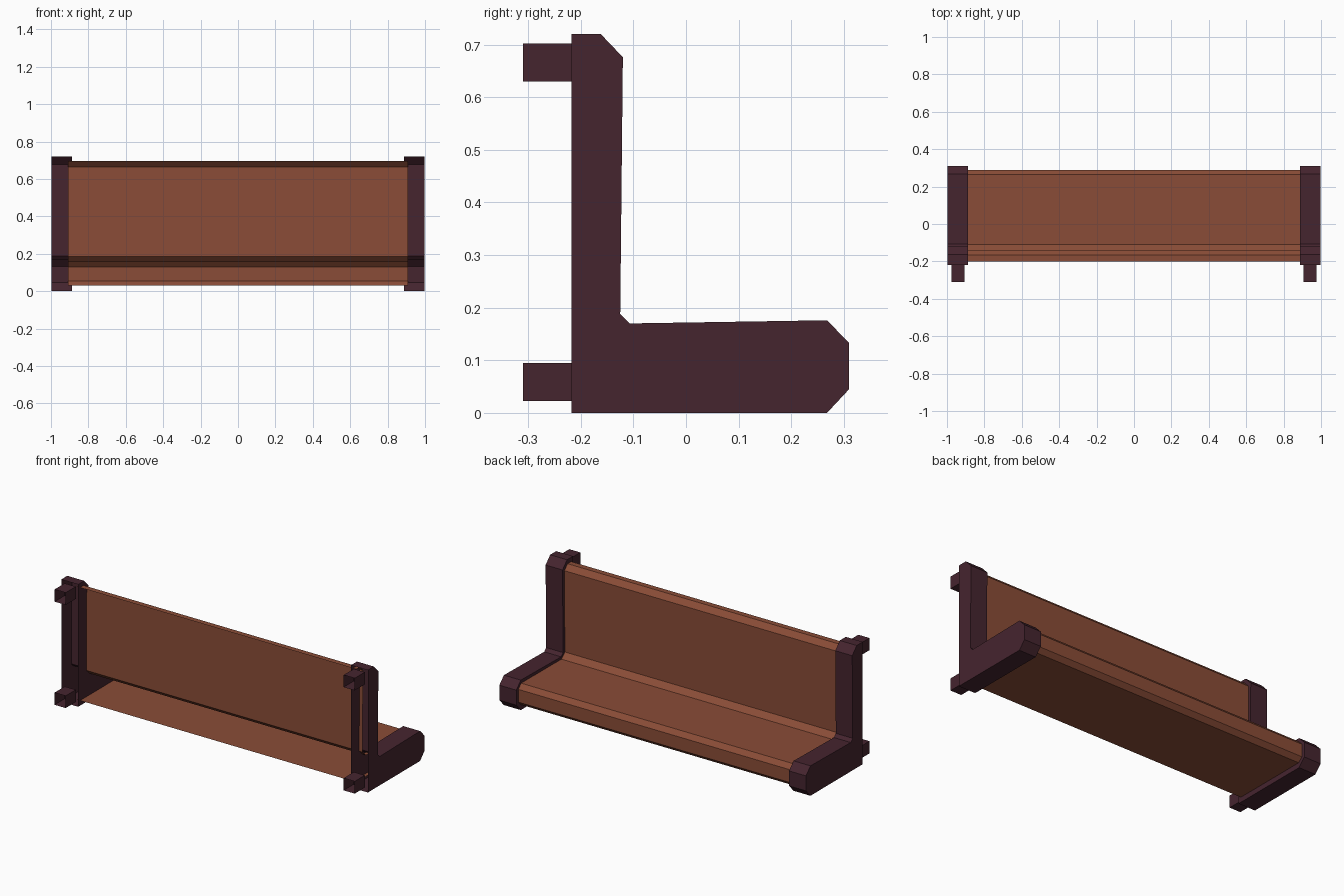
import bpy, bmesh

if "Cube" in bpy.data.objects:
    bpy.data.objects.remove(bpy.data.objects["Cube"])


def material(name, rgb):
    m = bpy.data.materials.new(name)
    m.diffuse_color = (*rgb, 1.0)
    m.use_nodes = True
    m.node_tree.nodes["Principled BSDF"].inputs["Base Color"].default_value = m.diffuse_color
    return m


BROWN = material("warm brown", (0.255, 0.073, 0.038))
PLUM = material("dark plum", (0.060, 0.018, 0.028))


def extrude_profile(name, profile, x0, x1, mat, closed=False, caps=False, mirror=False):
    """Sweep a (y, z) profile along x; may be open along its last edge."""
    bm = bmesh.new()
    a = [bm.verts.new((x0, y, z)) for y, z in profile]
    b = [bm.verts.new((x1, y, z)) for y, z in profile]
    n = len(profile)
    for i in range(n if closed else n - 1):
        j = (i + 1) % n
        bm.faces.new((a[i], b[i], b[j], a[j]))
    if caps:
        bm.faces.new(a)
        bm.faces.new(b[::-1])
    # order profiles counter-clockwise in y-z so the walls face outward
    bm.normal_update()
    bmesh.ops.reverse_faces(bm, faces=bm.faces[:])
    return finish(name, bm, mat, mirror)


def finish(name, bm, mat, mirror):
    me = bpy.data.meshes.new(name)
    bm.to_mesh(me)
    bm.free()
    me.materials.append(mat)
    ob = bpy.data.objects.new(name, me)
    bpy.context.collection.objects.link(ob)
    if mirror:
        mod = ob.modifiers.new("mirror", "MIRROR")
        mod.use_axis = (True, False, False)
        mod.use_mirror_merge = False
    return ob


# Bent seat and backrest sheet, open at the rear
extrude_profile("seat_sheet", [
    (-0.20, 0.03), (0.265, 0.03), (0.29, 0.055), (0.29, 0.13), (0.265, 0.157),
    (-0.11, 0.155), (-0.142, 0.185), (-0.138, 0.665), (-0.167, 0.695), (-0.20, 0.695)],
    -0.91, 0.91, BROWN)

# Hollow L-shaped end brackets, open at the rear
extrude_profile("end_bracket", [
    (-0.218, 0.0), (0.268, 0.0), (0.31, 0.045), (0.31, 0.133), (0.268, 0.176),
    (-0.107, 0.17), (-0.125, 0.188), (-0.12, 0.676), (-0.162, 0.72), (-0.218, 0.72)],
    0.888, 0.998, PLUM, caps=True, mirror=True)


# Square mounting tubes behind the brackets, open at both ends
def mounting_tube(name, z0, z1):
    bm = bmesh.new()
    ring = [(0.905, z0), (0.977, z0), (0.977, z1), (0.905, z1)]
    back = [bm.verts.new((x, -0.31, z)) for x, z in ring]
    front = [bm.verts.new((x, -0.216, z)) for x, z in ring]
    for i in range(4):
        j = (i + 1) % 4
        bm.faces.new((back[i], back[j], front[j], front[i]))
    bmesh.ops.recalc_face_normals(bm, faces=bm.faces[:])
    finish(name, bm, PLUM, True)


mounting_tube("upper_mount", 0.63, 0.702)
mounting_tube("lower_mount", 0.023, 0.095)
